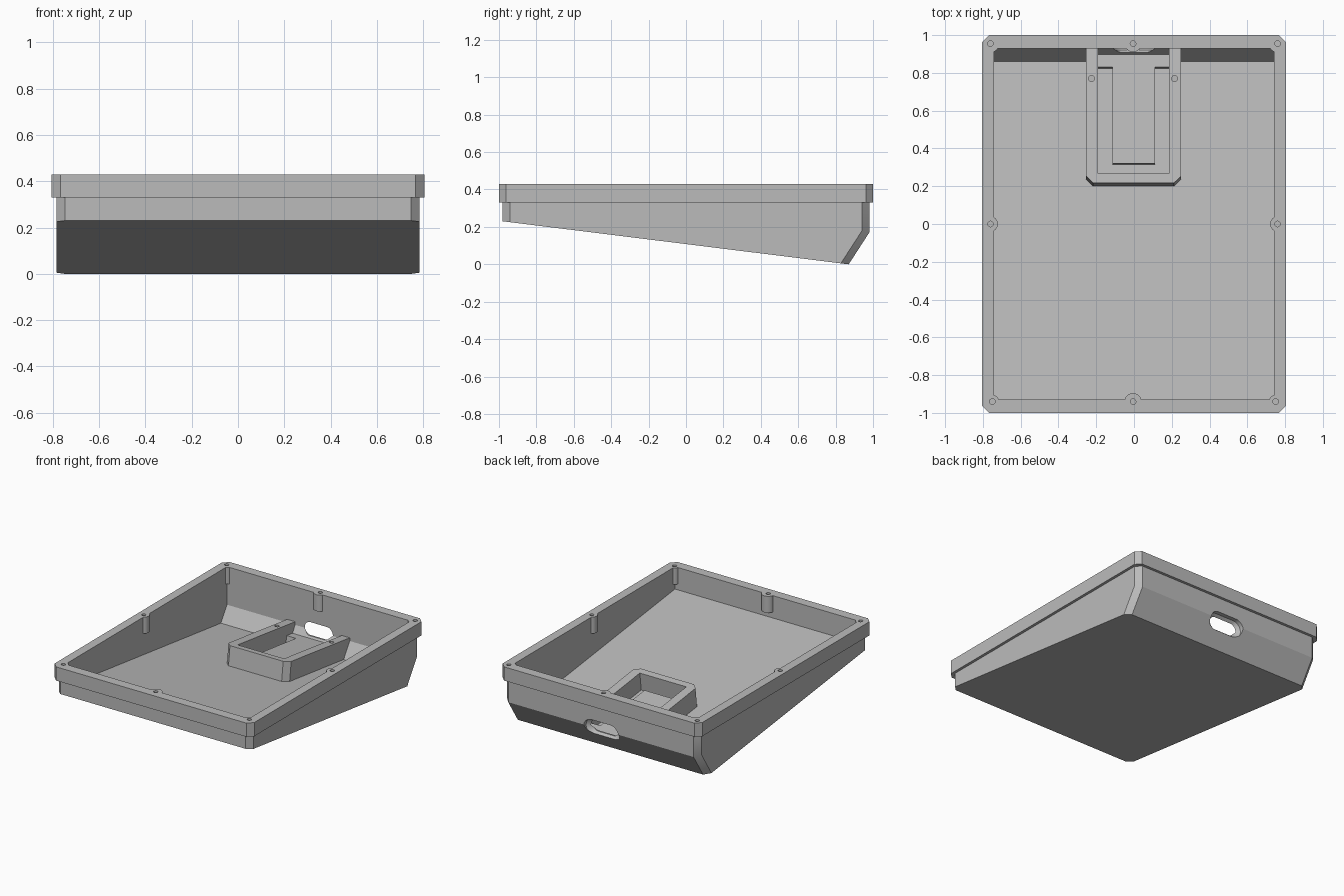
import bpy, bmesh, math

cube = bpy.data.objects.get("Cube")
if cube:
    bpy.data.objects.remove(cube, do_unlink=True)

mat = bpy.data.materials.new("grey_plastic")
mat.use_nodes = True
GREY = (0.5, 0.5, 0.5, 1)
mat.diffuse_color = GREY
mat.node_tree.nodes["Principled BSDF"].inputs["Base Color"].default_value = GREY

SLOPE = 0.124


def finish(bm, name):
    bmesh.ops.recalc_face_normals(bm, faces=bm.faces)
    mesh = bpy.data.meshes.new(name)
    bm.to_mesh(mesh)
    bm.free()
    mesh.materials.append(mat)
    obj = bpy.data.objects.new(name, mesh)
    bpy.context.collection.objects.link(obj)
    return obj


def loft(name, rings, chamfer=0, pick=None):
    """Skin matching rings of points, cap the ends, chamfer the picked edges."""
    bm = bmesh.new()
    loops = [[bm.verts.new(p) for p in ring] for ring in rings]
    n = len(loops[0])
    for a, b in zip(loops, loops[1:]):
        for i in range(n):
            j = (i + 1) % n
            bm.faces.new((a[i], a[j], b[j], b[i]))
    bm.faces.new(loops[0])
    bm.faces.new(loops[-1])
    bmesh.ops.recalc_face_normals(bm, faces=bm.faces)
    if chamfer:
        edges = [e for e in bm.edges if pick(*[v.co for v in e.verts])]
        bmesh.ops.bevel(bm, geom=edges, offset=chamfer, segments=1, affect='EDGES')
    return finish(bm, name)


def prism(name, profile, x0, x1, **kw):
    """Extrude a side profile of (y, z) points across x."""
    return loft(name, [[(x, y, z) for y, z in profile] for x in (x0, x1)], **kw)


def rod(name, x, y, z0, z1, r, sides=24):
    turn = [2 * math.pi * i / sides for i in range(sides)]
    return loft(name, [[(x + r * math.cos(t), y + r * math.sin(t), z) for t in turn]
                       for z in (z0, z1)])


def combine(obj, tool, operation='DIFFERENCE'):
    """Apply a boolean and discard the tool."""
    mod = obj.modifiers.new("combine", 'BOOLEAN')
    mod.operation, mod.solver, mod.object = operation, 'EXACT', tool
    bpy.context.view_layer.objects.active = obj
    bpy.ops.object.modifier_apply(modifier=mod.name)
    bpy.data.objects.remove(tool, do_unlink=True)


def on_floor(y, h):
    """Point at height h above the sloping inner floor, square to it."""
    return (y + h * SLOPE, 0.045 + SLOPE * (0.86 - y) + h)


def upright(a, b):
    return abs(a.x - b.x) < 0.001 and abs(a.z - b.z) > 0.05 and abs(a.y - b.y) < 0.2


# Wedge-shaped shell with a thicker rim
case = prism("case", [(-0.98, 0.4), (-0.98, 0.23), (0.87, 0), (0.98, 0.17), (0.98, 0.4)],
             -0.785, 0.785, chamfer=0.038, pick=upright)
rim = prism("rim", [(-1, 0.33), (1, 0.33), (1, 0.43), (-1, 0.43)],
            -0.805, 0.805, chamfer=0.038, pick=upright)
combine(case, rim, 'UNION')

# Cavity, leaving screw posts standing against the walls
cavity = prism("cavity", [(-0.93, 0.6), on_floor(-0.93, 0), on_floor(0.86, 0),
                          (0.93, 0.153), (0.93, 0.6)], -0.74, 0.74)
screws = [(s * 0.76, 0.955, 0.047) for s in (-1, 1)]
screws += [(s * 0.75, -0.94, 0.035) for s in (-1, 1)]
screws += [(s * 0.76, 0, 0.04) for s in (-1, 1)]
screws += [(-0.005, -0.94, 0.045), (-0.005, 0.955, 0.045)]
for x, y, r in screws:
    combine(cavity, rod("post", x, y, 0.31, 0.7, r))
combine(case, cavity)
for x, y, r in screws:
    combine(case, rod("screw_hole", x, y, 0.34, 0.5, 0.015, 16))


# Countersunk cable slot through the back wall
def stadium(y, width, height):
    r, ring = height / 2, []
    for i in range(24):
        t = 2 * math.pi * (i + 0.5) / 24
        side = math.copysign(width / 2 - r, math.cos(t))
        ring.append((side + r * math.cos(t), y, 0.158 + r * math.sin(t)))
    return ring


combine(case, loft("cable_slot", [stadium(0.85, 0.2, 0.08), stadium(0.92, 0.2, 0.08),
                                  stadium(0.95, 0.28, 0.13), stadium(1.1, 0.28, 0.13)]))

# Open-backed bay standing square on the sloping floor
bay = prism("bay_walls", [on_floor(0.2, -0.01), on_floor(0.2, 0.14), (0.94, 0.175),
                          (0.94, 0.16), on_floor(0.86, -0.01)], -0.255, 0.25,
            chamfer=0.038, pick=lambda a, b: upright(a, b) and a.y < 0.4)
combine(bay, prism("pocket", [on_floor(0.25, 0.01), on_floor(0.25, 0.3),
                              on_floor(1, 0.3), on_floor(1, 0.01)], -0.19, 0.185))
for x in (-0.225, 0.215):
    combine(bay, rod("bay_hole", x, 0.77, 0.12, 0.3, 0.016, 16))

# Raised T-shaped rest inside the bay
for name, x0, x1, front in (("rest_tongue", -0.115, 0.11, 0.313),
                            ("rest_back", -0.19, 0.185, 0.823)):
    prism(name, [on_floor(front, 0), on_floor(front, 0.063), on_floor(0.9, 0.063),
                 on_floor(0.865, 0)], x0, x1)

for obj in bpy.context.collection.objects:
    if obj.type == 'MESH' and mat.name in obj.data.materials:
        bpy.ops.object.select_all(action='DESELECT')
        obj.select_set(True)
        bpy.context.view_layer.objects.active = obj
        bpy.ops.object.shade_smooth_by_angle(angle=math.radians(25))
